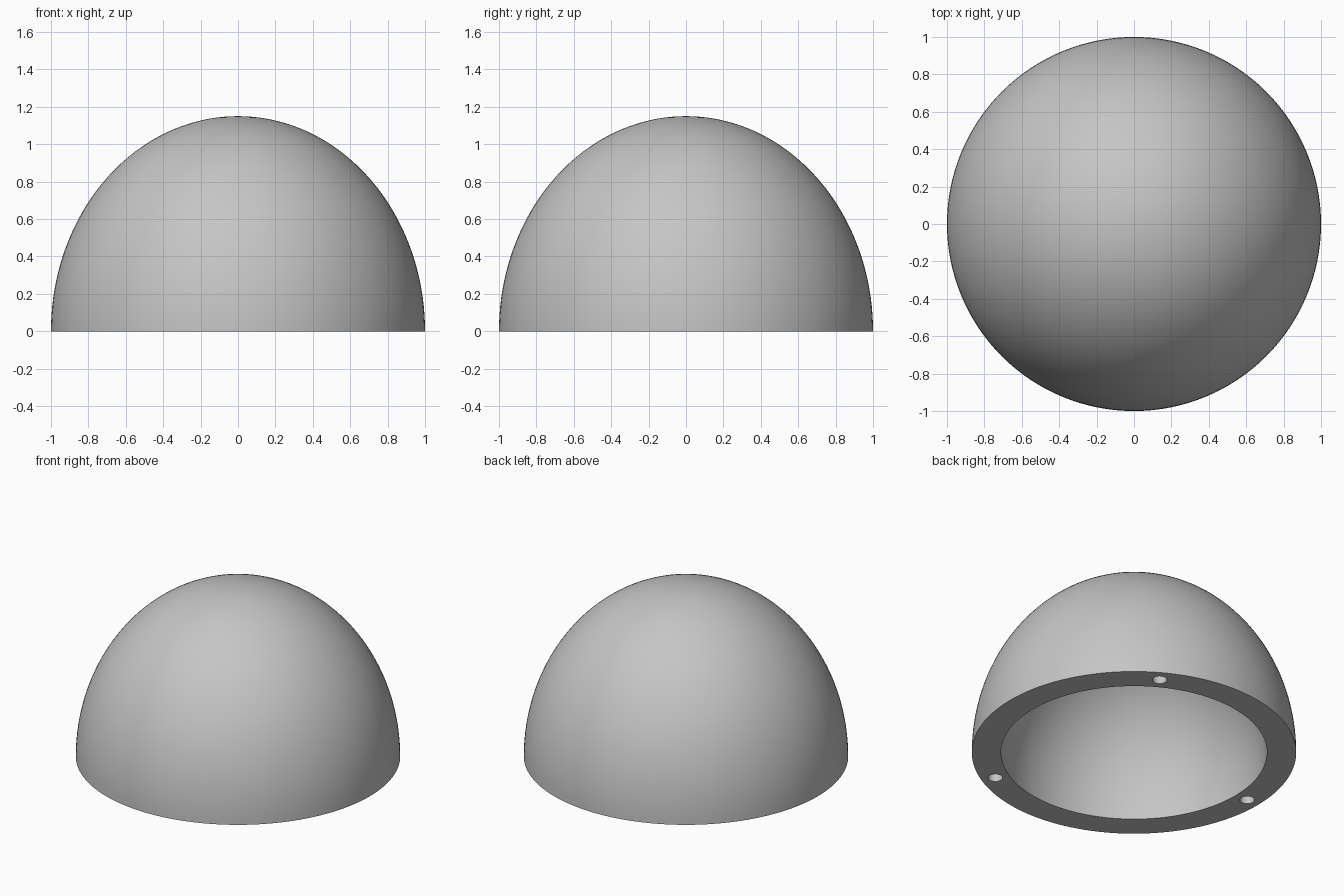
import bpy, bmesh
from math import sin, cos, pi, radians

cube = bpy.data.objects.get("Cube")
if cube:
    bpy.data.objects.remove(cube, do_unlink=True)

HEIGHT = 1.15          # dome height for a base radius of 1
INNER = 0.82           # inner surface as a fraction of the outer one
HOLE_RING, HOLE_RADIUS, HOLE_DEPTH = 0.91, 0.045, 0.2
SEGMENTS, STEPS = 128, 40

grey = bpy.data.materials.new("light grey")
colour = (0.56, 0.56, 0.56, 1)
grey.diffuse_color = colour
grey.use_nodes = True
grey.node_tree.nodes["Principled BSDF"].inputs["Base Color"].default_value = colour


def make_object(name, bm):
    mesh = bpy.data.meshes.new(name)
    bm.to_mesh(mesh)
    bm.free()
    mesh.materials.append(grey)
    obj = bpy.data.objects.new(name, mesh)
    bpy.context.collection.objects.link(obj)
    return obj


def arc(scale):
    """Quarter ellipse from the base up to the apex."""
    angles = [pi / 2 * i / STEPS for i in range(STEPS + 1)]
    return [(scale * cos(a), 0, scale * HEIGHT * sin(a)) for a in angles]


# Hollow dome: outer and inner arcs joined by the flat rim, spun around z
bm = bmesh.new()
profile = arc(1)[::-1] + arc(INNER)
verts = [bm.verts.new(p) for p in profile]
edges = [bm.edges.new(pair) for pair in zip(verts, verts[1:])]
bmesh.ops.spin(bm, geom=verts + edges, cent=(0, 0, 0), axis=(0, 0, 1),
               angle=2 * pi, steps=SEGMENTS, use_duplicate=False)
bmesh.ops.remove_doubles(bm, verts=bm.verts, dist=0.0001)
bmesh.ops.recalc_face_normals(bm, faces=bm.faces)
dome = make_object("dome_shell", bm)

# Three round sockets in the underside of the rim
bm = bmesh.new()
for degrees in (60, 180, 300):
    a = radians(degrees)
    made = bmesh.ops.create_cone(bm, cap_ends=True, segments=32, radius1=HOLE_RADIUS,
                                 radius2=HOLE_RADIUS, depth=2 * HOLE_DEPTH)
    bmesh.ops.translate(bm, verts=made["verts"],
                        vec=(HOLE_RING * cos(a), HOLE_RING * sin(a), 0))
cutter = make_object("socket_cutter", bm)
cutter.hide_render = True

cut = dome.modifiers.new("sockets", "BOOLEAN")
cut.operation = "DIFFERENCE"
cut.solver = "EXACT"
cut.object = cutter

bpy.ops.object.select_all(action="DESELECT")
bpy.context.view_layer.objects.active = dome
dome.select_set(True)
bpy.ops.object.modifier_apply(modifier=cut.name)
bpy.data.objects.remove(cutter, do_unlink=True)

# Smooth curved walls, sharp rim edges
bpy.ops.object.shade_smooth_by_angle(angle=radians(30))
